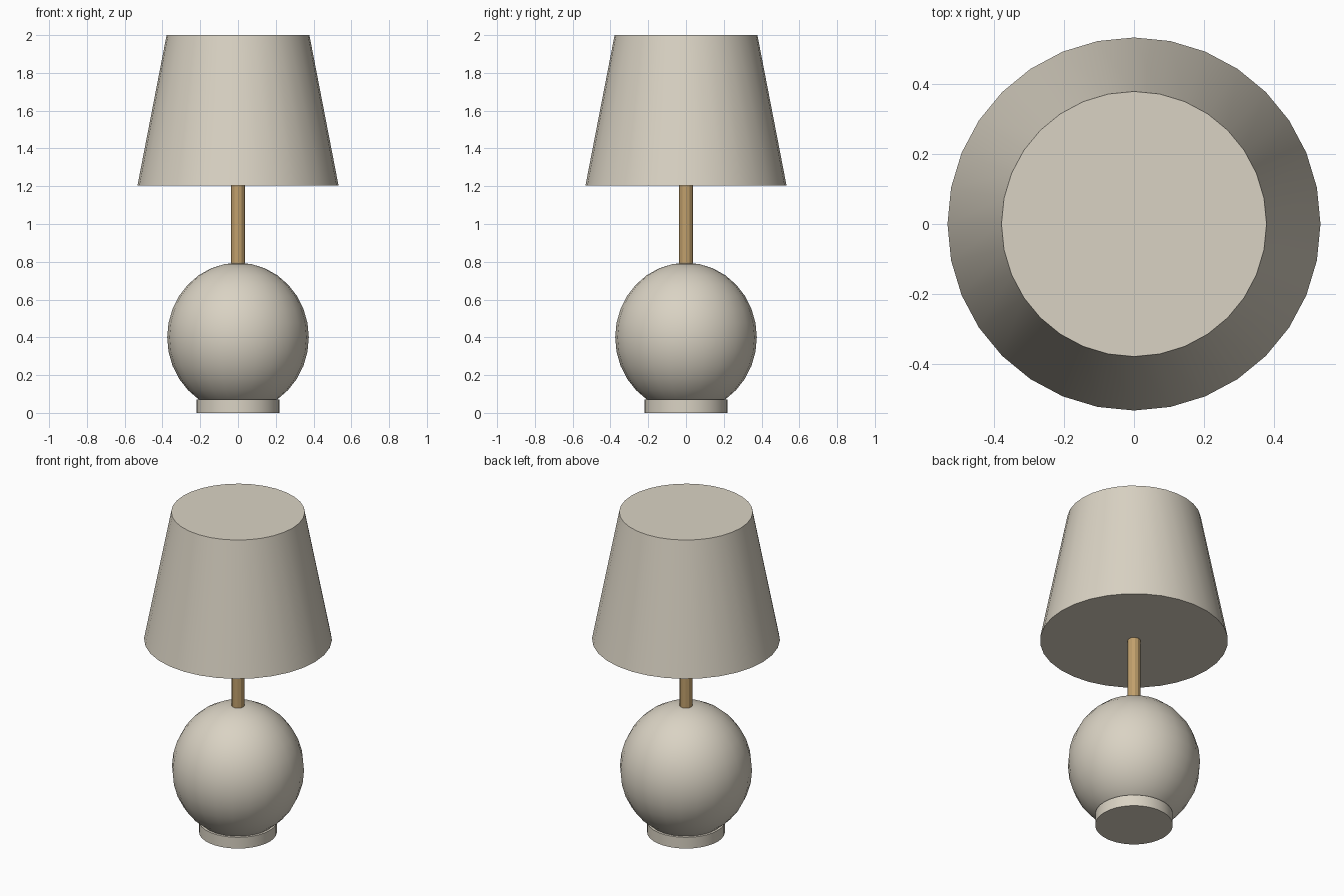
import bpy
import math

default = bpy.data.objects.get("Cube")
if default:
    bpy.data.objects.remove(default, do_unlink=True)


def make_material(name, rgb):
    mat = bpy.data.materials.new(name)
    mat.use_nodes = True
    color = (*rgb, 1)
    mat.diffuse_color = color
    mat.node_tree.nodes["Principled BSDF"].inputs["Base Color"].default_value = color
    return mat


cream = make_material("cream", (0.70, 0.65, 0.55))
brass = make_material("brass", (0.53, 0.35, 0.15))


def finish(name, mat, smooth=True):
    obj = bpy.context.object
    obj.name = name
    obj.data.materials.append(mat)
    if smooth:
        bpy.ops.object.shade_smooth_by_angle(angle=math.radians(35))
    return obj


def tapered(name, mat, r_bottom, r_top, z_bottom, z_top, sides, smooth=True):
    bpy.ops.mesh.primitive_cone_add(
        vertices=sides, radius1=r_bottom, radius2=r_top,
        depth=z_top - z_bottom, location=(0, 0, (z_bottom + z_top) / 2))
    return finish(name, mat, smooth)


# Round foot
tapered("foot", cream, 0.22, 0.22, 0, 0.07, 32)

# Slightly tall ball body
bpy.ops.mesh.primitive_uv_sphere_add(
    segments=24, ring_count=16, radius=1, location=(0, 0, 0.4))
bpy.context.object.scale = (0.375, 0.375, 0.395)
bpy.ops.object.transform_apply(location=False, rotation=False, scale=True)
finish("body", cream)

# Faceted stem, running from the ball into the shade
tapered("stem", brass, 0.037, 0.037, 0.74, 1.24, 12, smooth=False)

# Closed tapered shade
tapered("shade", cream, 0.532, 0.378, 1.205, 2.0, 32)
